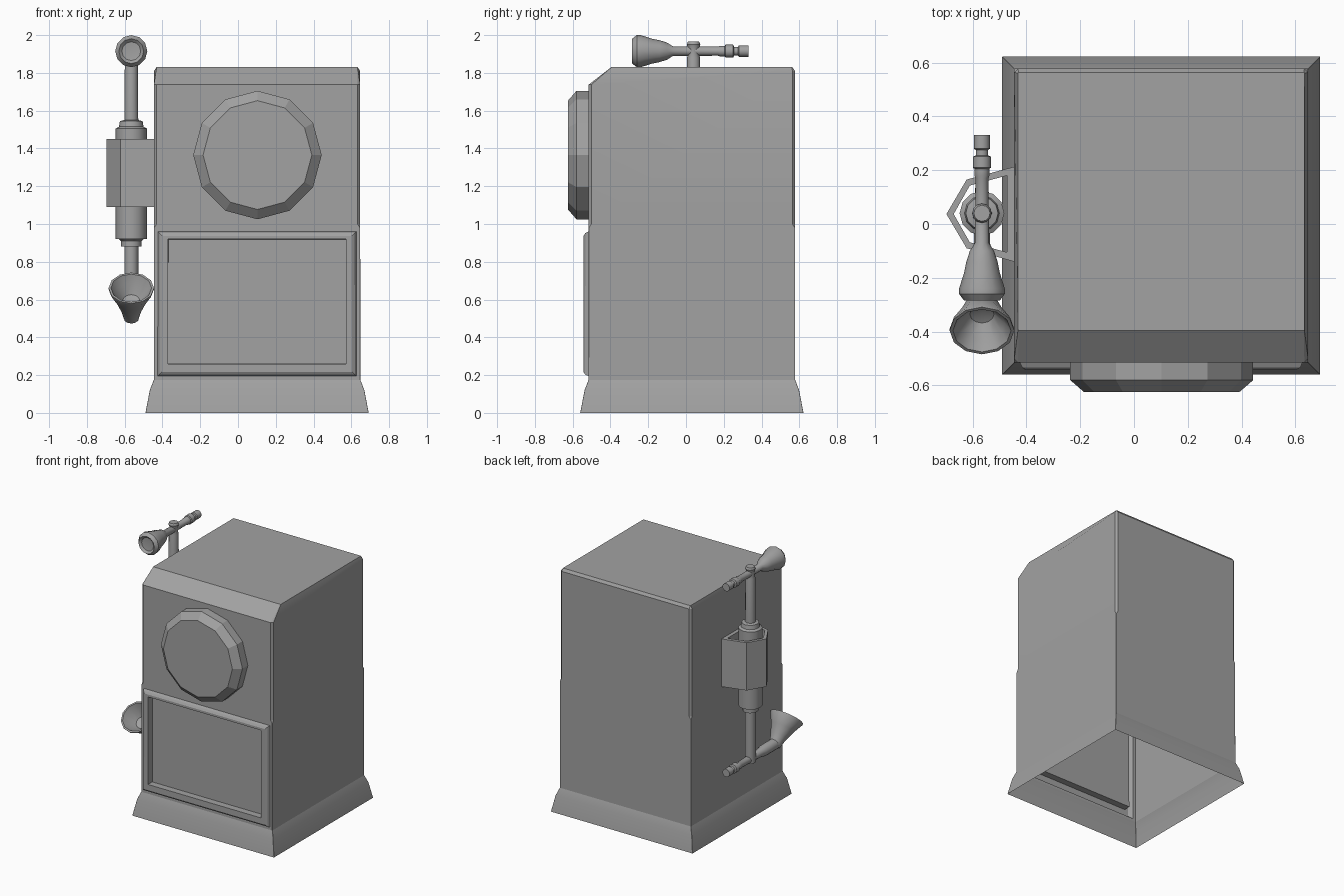
import bpy, bmesh, math
from mathutils import Vector

cube = bpy.data.objects.get("Cube")
if cube:
    bpy.data.objects.remove(cube, do_unlink=True)

grey = bpy.data.materials.new("plain_grey")
grey.use_nodes = True
grey.diffuse_color = (0.36, 0.36, 0.36, 1)
grey.node_tree.nodes["Principled BSDF"].inputs["Base Color"].default_value = (0.36, 0.36, 0.36, 1)


def finish(name, bm, angle=None):
    mesh = bpy.data.meshes.new(name)
    bm.to_mesh(mesh)
    bm.free()
    mesh.materials.append(grey)
    ob = bpy.data.objects.new(name, mesh)
    bpy.context.collection.objects.link(ob)
    if angle:
        bpy.ops.object.select_all(action='DESELECT')
        ob.select_set(True)
        bpy.context.view_layer.objects.active = ob
        bpy.ops.object.shade_smooth_by_angle(angle=math.radians(angle))
    return ob


def loft(bm, rings):
    """Join loops of points with quads; returns the vertex loops."""
    loops = [[bm.verts.new(p) for p in ring] for ring in rings]
    n = len(loops[0])
    for low, high in zip(loops, loops[1:]):
        for i in range(n):
            j = (i + 1) % n
            bm.faces.new((low[i], low[j], high[j], high[i]))
    return loops


def lathe(name, profile, origin, axis, sides=12, angle=35):
    """Turn (radius, distance) pairs about an axis."""
    turn = Vector(axis).to_track_quat('Z', 'Y')
    rings = []
    for r, d in profile:
        steps = [2 * math.pi * i / sides for i in range(sides)]
        rings.append([Vector(origin) + turn @ Vector((r * math.cos(a), r * math.sin(a), d))
                      for a in steps])
    bm = bmesh.new()
    loft(bm, rings)
    bmesh.ops.remove_doubles(bm, verts=bm.verts, dist=0.0002)
    bmesh.ops.recalc_face_normals(bm, faces=bm.faces)
    return finish(name, bm, angle)


def body_ring(grow, chamfer, z_front, z_back, front=-0.515):
    """Rectangle with cut corners, counter-clockwise from above."""
    x0, x1, y0, y1 = -0.445 - grow, 0.647 + grow, front - grow, 0.577 + grow
    c = chamfer
    return [(x0 + c, y0, z_front), (x1 - c, y0, z_front),
            (x1, y0 + c, z_front), (x1, y1 - c, z_back),
            (x1 - c, y1, z_back), (x0 + c, y1, z_back),
            (x0, y1 - c, z_back), (x0, y0 + c, z_front)]


# Cabinet: open underneath, flared foot, sloping front top edge
bm = bmesh.new()
loops = loft(bm, [
    body_ring(0.045, 0.001, 0, 0),
    body_ring(0.022, 0.001, 0.12, 0.12),
    body_ring(0.001, 0.001, 0.175, 0.175),
    body_ring(0, 0.001, 0.98, 0.98),
    body_ring(0, 0.014, 1.0, 1.0),
    body_ring(0, 0.014, 1.738, 1.81),
    body_ring(-0.014, 0.002, 1.83, 1.83, -0.41)])
bm.faces.new(loops[-1])

# Moulded front frame with a sunken panel
bm.normal_update()
panel = bm.faces.get((loops[2][0], loops[2][1], loops[3][1], loops[3][0]))
for thickness, depth in ((0.028, 0), (0.012, 0.018), (0.02, 0.009), (0.045, 0)):
    bmesh.ops.inset_individual(bm, faces=[panel], thickness=thickness, depth=depth)
for v in panel.verts:
    v.co.z = 0.26 if v.co.z < 0.6 else 0.92
bm.normal_update()
bmesh.ops.inset_individual(bm, faces=[panel], thickness=0.001, depth=-0.05)
finish("cabinet", bm, 20)

# Round twelve-sided dial
lathe("dial", [(0.34, 0), (0.34, 0.075), (0.288, 0.12), (0, 0.12)],
      (0.103, -0.505, 1.365), (0, -1, 0), angle=None)

# Upright post with its collars and holder sleeve
lathe("handset_post", [
    (0, 0.49), (0.037, 0.49), (0.037, 0.88), (0.055, 0.88), (0.055, 0.91),
    (0.065, 0.92), (0.083, 0.92), (0.083, 1.505), (0.065, 1.515), (0.06, 1.545),
    (0.037, 1.55), (0.034, 1.88), (0.026, 1.92), (0.036, 1.95), (0.03, 1.965), (0, 1.965)],
    (-0.565, 0.04, 0), (0, 0, 1))

# Handles: both share the stepped rear grip
grip = [(0, 0), (0.03, 0), (0.03, 0.05), (0.023, 0.055), (0.023, 0.075),
        (0.034, 0.08), (0.034, 0.12), (0.028, 0.125), (0.028, 0.15), (0.024, 0.16)]
lathe("earpiece", grip + [
    (0.026, 0.40), (0.045, 0.43), (0.058, 0.47), (0.066, 0.51), (0.085, 0.57),
    (0.085, 0.59), (0.066, 0.615), (0.05, 0.60), (0, 0.595)],
    (-0.565, 0.33, 1.915), (0, -1, 0))
lathe("lower_handle", grip + [
    (0.03, 0.40), (0.04, 0.44), (0.04, 0.58), (0, 0.60)],
    (-0.565, 0.33, 0.515), (0, -1, 0))

# Upturned speaking horn, hollow
lathe("mouth_horn", [
    (0, -0.02), (0.04, -0.02), (0.052, 0.03), (0.062, 0.06), (0.085, 0.12),
    (0.12, 0.19), (0.12, 0.20), (0.108, 0.20), (0.085, 0.16), (0.045, 0.11), (0, 0.10)],
    (-0.565, -0.26, 0.515), (0, -math.cos(0.82), math.sin(0.82)))

# Five-sided wall bracket, a hollow tube
outer = [(-0.445, -0.14), (-0.445, 0.213), (-0.622, 0.165), (-0.697, 0.037), (-0.622, -0.09)]
inner = [(-0.472, -0.105), (-0.472, 0.18), (-0.61, 0.143), (-0.67, 0.037), (-0.61, -0.068)]
bm = bmesh.new()
loft(bm, [[(x, y, z) for x, y in shape] for shape, z in
          ((outer, 1.09), (outer, 1.45), (inner, 1.45), (inner, 1.09), (outer, 1.09))])
bmesh.ops.remove_doubles(bm, verts=bm.verts, dist=0.0002)
bmesh.ops.recalc_face_normals(bm, faces=bm.faces)
finish("wall_bracket", bm)
